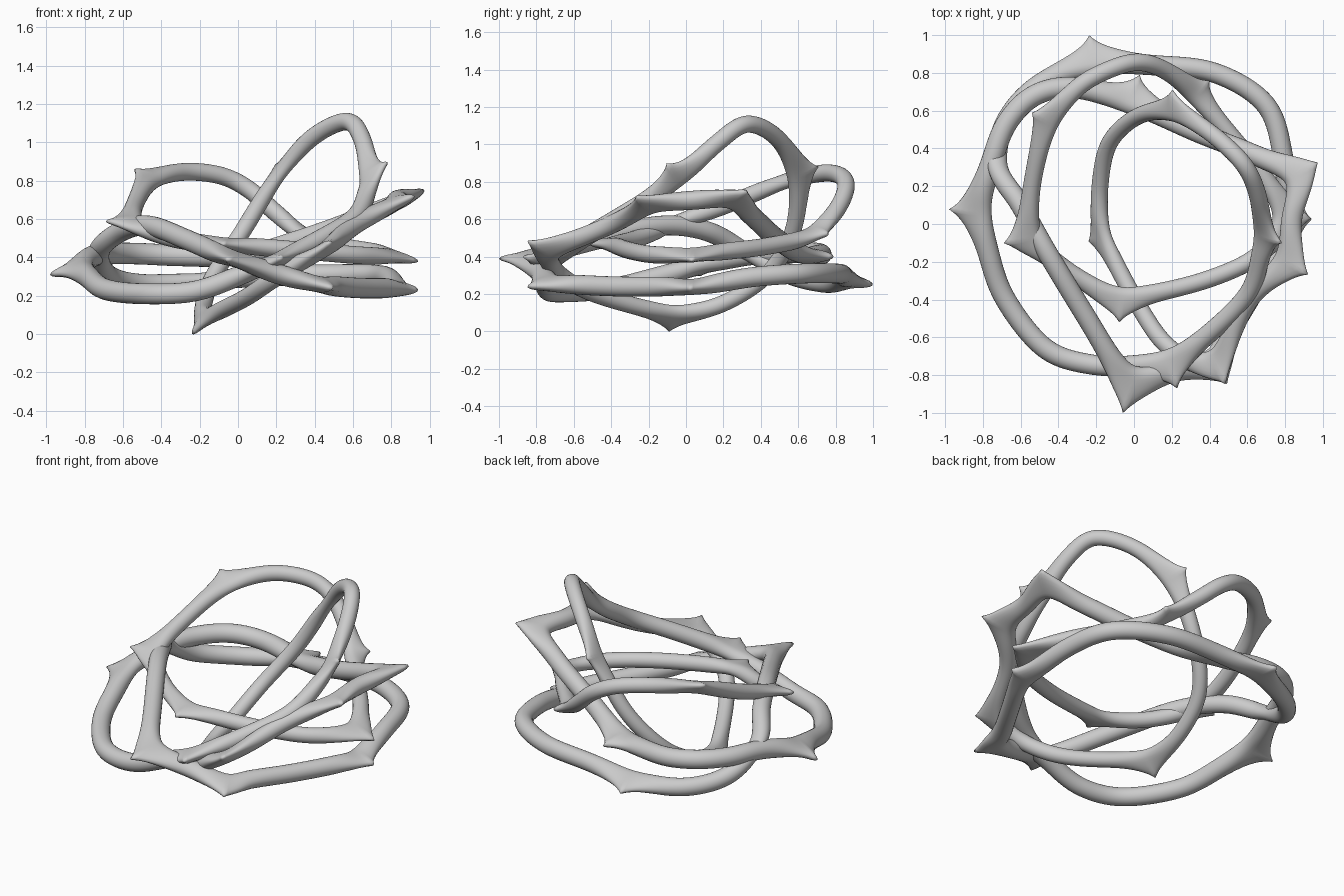
import bpy, math
from mathutils import Vector

SIDES = 24
STEP = 0.012


def closed_spline(pts):
    """Closed Catmull-Rom curve, lightly smoothed and resampled to even spacing."""
    p = [Vector(q) for q in pts]
    n = len(p)
    dense = []
    for i in range(n):
        a, b, c, d = p[i - 1], p[i], p[(i + 1) % n], p[(i + 2) % n]
        for k in range(60):
            t = k / 60
            dense.append(0.5 * (2 * b + (c - a) * t + (2 * a - 5 * b + 4 * c - d) * t * t
                                + (3 * b - a - 3 * c + d) * t ** 3))
    out = [dense[0]]
    for q in dense[1:]:
        if (q - out[-1]).length >= STEP:
            out.append(q)
    for _ in range(8):
        out = [(out[i - 1] + 2 * out[i] + out[(i + 1) % len(out)]) / 4 for i in range(len(out))]
    return out


def thorny_ring(name, pts, tips, base_radius, swell=0.0):
    """Closed tube whose skin is drawn out into curved, flattened thorns at the tips."""
    path = closed_spline(pts)
    n = len(path)
    # nearest path sample is the root of each thorn
    thorns = []
    for tip in tips:
        tip = Vector(tip)
        root = min(range(n), key=lambda i: (path[i] - tip).length)
        thorns.append((root, tip - path[root]))
    verts, faces = [], []
    for i, c in enumerate(path):
        radius = base_radius - swell * math.cos(math.tau * (i / n - 0.12))
        tan = (path[(i + 1) % n] - path[i - 1]).normalized()
        side = tan.cross(Vector((0, 0, 1))).normalized()
        up = side.cross(tan)
        for k in range(SIDES):
            a = math.tau * k / SIDES
            out = side * math.cos(a) + up * math.sin(a)
            v = c + out * radius
            for root, vec in thorns:
                s = min(abs(i - root), n - abs(i - root)) * STEP
                if s > 0.4:
                    continue
                flat = (vec - tan * vec.dot(tan)).normalized()
                across = flat.cross(tan)
                v = v - across * out.dot(across) * radius * 0.2 * math.exp(-(s / 0.1) ** 2)
                w = max(0.0, out.dot(flat)) ** 2
                height = max(0.0, vec.length - radius)
                fall = 0.68 * math.exp(-s / 0.04) + 0.32 * math.exp(-(s / 0.13) ** 2)
                v = v + vec.normalized() * height * w * fall
            verts.append(v)
    for i in range(n):
        j = (i + 1) % n
        for k in range(SIDES):
            m = (k + 1) % SIDES
            faces.append((i * SIDES + k, i * SIDES + m, j * SIDES + m, j * SIDES + k))
    me = bpy.data.meshes.new(name)
    me.from_pydata(verts, [], faces)
    me.polygons.foreach_set("use_smooth", [True] * len(me.polygons))
    me.update()
    ob = bpy.data.objects.new(name, me)
    bpy.context.collection.objects.link(ob)
    return ob


# long vine winding twice: high steep loop, then the wide outer loop
thorny_ring("double_vine", [
    (0.57, 0.33, 1.11), (0.38, 0.5, 1.02), (0.19, 0.59, 0.8), (0.02, 0.57, 0.53),
    (-0.13, 0.43, 0.3), (-0.18, 0.2, 0.15), (-0.17, -0.02, 0.1), (-0.1, -0.2, 0.12),
    (0.04, -0.46, 0.19), (0.16, -0.63, 0.27), (0.3, -0.72, 0.36), (0.45, -0.69, 0.44),
    (0.61, -0.4, 0.57), (0.79, -0.19, 0.67), (0.83, 0.02, 0.7), (0.85, 0.24, 0.7),
    (0.65, 0.36, 0.61), (0.35, 0.48, 0.5), (0.03, 0.62, 0.41), (-0.3, 0.72, 0.41),
    (-0.52, 0.685, 0.42), (-0.67, 0.54, 0.42), (-0.75, 0.34, 0.41),
    (-0.81, 0.1, 0.36), (-0.77, -0.15, 0.29), (-0.68, -0.4, 0.23), (-0.47, -0.66, 0.21),
    (-0.22, -0.745, 0.225), (0.02, -0.745, 0.31), (0.22, -0.7, 0.39), (0.42, -0.56, 0.49),
    (0.61, -0.36, 0.61), (0.67, -0.15, 0.74), (0.675, 0.0, 0.85), (0.65, 0.17, 1.01)],
    [(0.78, -0.1, 0.9), (0.2, 0.71, 0.88), (-0.24, -0.09, 0.0), (0.48, -0.85, 0.48),
     (0.92, -0.27, 0.72), (0.97, 0.33, 0.75), (0.03, 0.79, 0.4), (-0.98, 0.08, 0.31),
     (0.23, -0.87, 0.4)], 0.05, 0.006)

# middle vine with the raised left back loop
thorny_ring("middle_vine", [
    (-0.54, -0.05, 0.585), (-0.54, 0.2, 0.67), (-0.46, 0.5, 0.79), (-0.3, 0.72, 0.845),
    (-0.1, 0.83, 0.83), (0.05, 0.855, 0.76), (0.2, 0.79, 0.63), (0.35, 0.65, 0.51),
    (0.52, 0.46, 0.46), (0.7, 0.23, 0.43), (0.78, 0.02, 0.41), (0.65, -0.17, 0.41),
    (0.4, -0.29, 0.43), (0.1, -0.365, 0.455), (-0.1, -0.375, 0.47), (-0.3, -0.28, 0.49),
    (-0.47, -0.15, 0.54)],
    [(-0.54, 0.59, 0.86), (0.4, 0.76, 0.52), (0.94, 0.03, 0.38), (-0.08, -0.52, 0.47),
     (-0.69, -0.1, 0.59)], 0.046)

# low vine running round the back and right
thorny_ring("low_vine", [
    (-0.72, 0.3, 0.44), (-0.6, 0.1, 0.54), (-0.46, -0.15, 0.565), (-0.26, -0.48, 0.49),
    (-0.1, -0.73, 0.42), (0.02, -0.81, 0.38), (0.22, -0.77, 0.31), (0.42, -0.71, 0.26),
    (0.5, -0.58, 0.25), (0.64, -0.35, 0.24), (0.78, -0.1, 0.24), (0.81, 0.06, 0.24),
    (0.79, 0.35, 0.29), (0.7, 0.63, 0.31), (0.43, 0.8, 0.31), (0.1, 0.84, 0.3),
    (-0.22, 0.84, 0.275), (-0.5, 0.74, 0.26), (-0.68, 0.54, 0.31)],
    [(-0.06, -1.0, 0.39), (0.49, -0.85, 0.24), (0.94, 0.02, 0.23), (-0.24, 1.0, 0.25),
     (-0.78, 0.35, 0.44)], 0.053)
